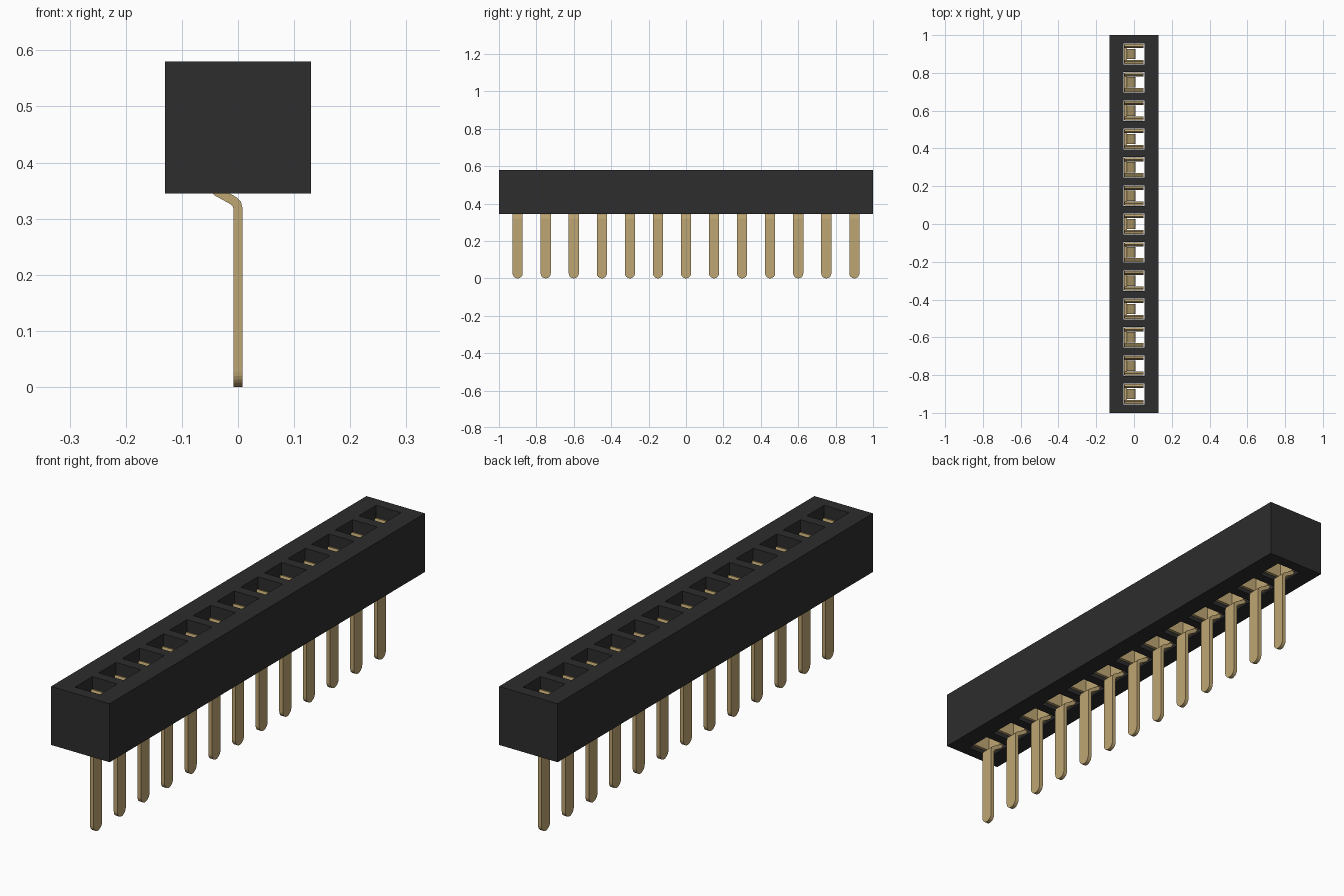
import bpy, bmesh, math
from mathutils import Vector

old = bpy.data.objects.get("Cube")
if old:
    bpy.data.objects.remove(old, do_unlink=True)

COUNT, PITCH = 13, 0.15
HOLE = 0.055                 # half size of each socket
Z0, Z1 = 0.345, 0.58         # housing bottom and top


def material(name, rgb, rough):
    m = bpy.data.materials.new(name)
    m.use_nodes = True
    col = (*rgb, 1)
    m.diffuse_color = col
    b = next(n for n in m.node_tree.nodes if n.type == 'BSDF_PRINCIPLED')
    b.inputs["Base Color"].default_value = col
    b.inputs["Roughness"].default_value = rough
    return m


black = material("black plastic", (0.026, 0.026, 0.026), 0.6)
gold = material("gold metal", (0.52, 0.38, 0.17), 0.4)


def finish(bm, name, mat):
    bmesh.ops.remove_doubles(bm, verts=bm.verts, dist=1e-5)
    bmesh.ops.recalc_face_normals(bm, faces=bm.faces)
    me = bpy.data.meshes.new(name)
    bm.to_mesh(me)
    bm.free()
    me.materials.append(mat)
    return me


def add(name, me, y=0):
    ob = bpy.data.objects.new(name, me)
    ob.location.y = y
    bpy.context.collection.objects.link(ob)
    return ob


def loft(bm, sections):
    """Join four-cornered sections into a closed strip."""
    rings = [[bm.verts.new(p) for p in s] for s in sections]
    for a, b in zip(rings, rings[1:]):
        for i in range(4):
            j = (i + 1) % 4
            bm.faces.new((a[i], a[j], b[j], b[i]))
    bm.faces.new(rings[0][::-1])
    bm.faces.new(rings[-1])


def offsets(path, half):
    """Mitred points on both sides of a 2D path."""
    pts = [Vector(p) for p in path]
    out = []
    for i, p in enumerate(pts):
        d1 = (p - pts[i - 1]).normalized() if i else None
        d2 = (pts[i + 1] - p).normalized() if i < len(pts) - 1 else d1
        d1 = d1 or d2
        t = (d1 + d2).normalized()
        n = Vector((-t.y, t.x)) * (half / max(t.dot(d1), 0.5))
        out.append((p + n, p - n))
    return out


# Housing: a long block with a row of square through sockets
centres = [(i - (COUNT - 1) / 2) * PITCH for i in range(COUNT)]
xs = [-0.13, -HOLE, HOLE, 0.13]
ys = [-1.0] + [c + s * HOLE for c in centres for s in (-1, 1)] + [1.0]
bm = bmesh.new()


def quad(*pts):
    bm.faces.new([bm.verts.new(p) for p in pts])


def wall(a, b):
    quad((*a, Z0), (*b, Z0), (*b, Z1), (*a, Z1))


for j in range(len(ys) - 1):
    ya, yb = ys[j], ys[j + 1]
    for i in range(3):
        xa, xb = xs[i], xs[i + 1]
        if i == 1 and j % 2 == 1:
            ring = [(xa, ya), (xb, ya), (xb, yb), (xa, yb)]
            for k in range(4):
                wall(ring[k], ring[(k + 1) % 4])
        else:
            for z in (Z0, Z1):
                quad((xa, ya, z), (xb, ya, z), (xb, yb, z), (xa, yb, z))
    wall((xs[0], ya), (xs[0], yb))
    wall((xs[3], ya), (xs[3], yb))
for i in range(3):
    for y in (-1.0, 1.0):
        wall((xs[i], y), (xs[i + 1], y))
add("housing", finish(bm, "housing", black))

# Pin: rounded tip, straight leg, then a bend into the socket
R = 0.027
path, widths = [], []
for k in range(7):
    a = math.radians(90 * k / 6)
    path.append((0, R * (1 - math.cos(a))))
    widths.append(max(R * math.sin(a), 0.003))
bend = [(0, 0.318), (-0.002, 0.326), (-0.008, 0.332),
        (-0.037, 0.348), (-0.043, 0.354), (-0.045, 0.362), (-0.045, 0.40)]
path += bend
widths += [R] * len(bend)
bm = bmesh.new()
loft(bm, [[(l.x, -w, l.y), (l.x, w, l.y), (r.x, w, r.y), (r.x, -w, r.y)]
          for (l, r), w in zip(offsets(path, 0.008), widths)])
pin_mesh = finish(bm, "pin", gold)

# Contact clip: back plate with two arms that pinch in and flare at the top
bm = bmesh.new()
loft(bm, [[(-0.053, -0.05, z), (-0.037, -0.05, z), (-0.037, 0.05, z), (-0.053, 0.05, z)]
          for z in (0.36, 0.47)])
arm = [(0.046, 0.36), (0.046, 0.43), (0.037, 0.495), (0.037, 0.505), (0.046, 0.535)]
for side in (-1, 1):
    loft(bm, [[(-0.05, side * l.x, l.y), (0.05, side * l.x, l.y),
               (0.05, side * r.x, r.y), (-0.05, side * r.x, r.y)]
              for l, r in offsets(arm, 0.006)])
clip_mesh = finish(bm, "contact_clip", gold)

for n, y in enumerate(centres, 1):
    add(f"pin_{n}", pin_mesh, y)
    add(f"contact_clip_{n}", clip_mesh, y)
